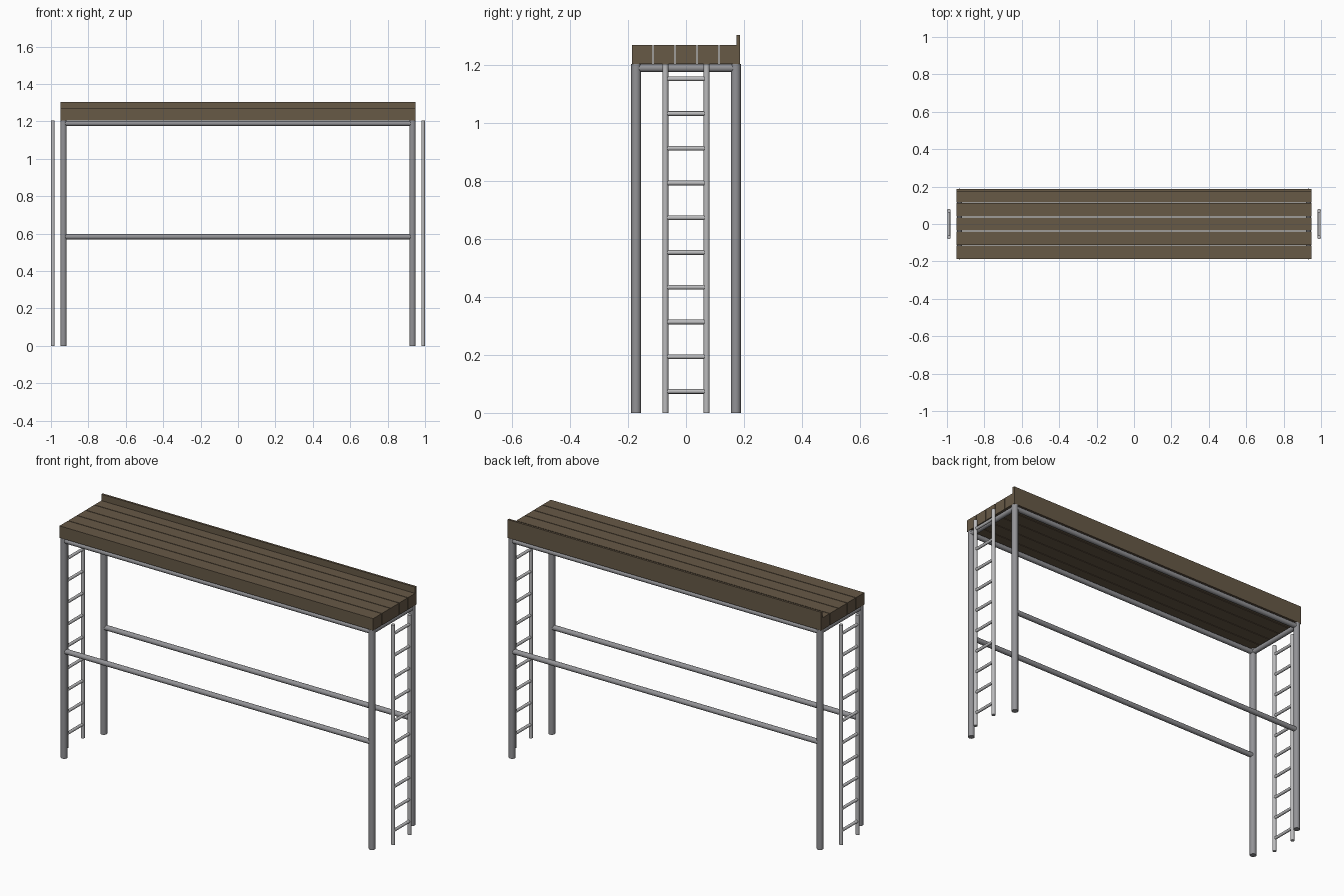
import bpy, math
from mathutils import Vector

if "Cube" in bpy.data.objects:
    bpy.data.objects.remove(bpy.data.objects["Cube"])


def material(name, rgb):
    m = bpy.data.materials.new(name)
    m.diffuse_color = (*rgb, 1)
    m.use_nodes = True
    m.node_tree.nodes["Principled BSDF"].inputs["Base Color"].default_value = m.diffuse_color
    return m


WOOD = material("brown wood", (0.135, 0.1, 0.062))
STEEL = material("grey steel", (0.29, 0.29, 0.305))
LIGHT = material("light steel", (0.5, 0.5, 0.51))


def tube(name, a, b, r, mat, sides=20):
    a, b = Vector(a), Vector(b)
    d = b - a
    bpy.ops.mesh.primitive_cylinder_add(vertices=sides, radius=r, depth=d.length,
                                        location=(a + b) / 2)
    o = bpy.context.object
    o.rotation_euler = d.to_track_quat('Z', 'Y').to_euler()
    o.name = name
    o.data.materials.append(mat)
    bpy.ops.object.shade_smooth_by_angle(angle=math.radians(40))


def box(name, lo, hi, mat):
    lo, hi = Vector(lo), Vector(hi)
    bpy.ops.mesh.primitive_cube_add(size=1, location=(lo + hi) / 2)
    o = bpy.context.object
    o.scale = hi - lo
    bpy.ops.object.transform_apply(location=False, rotation=False, scale=True)
    o.name = name
    o.data.materials.append(mat)


PX, PY, TOP = 0.933, 0.172, 1.204   # post centres and frame height
BEAM_Z, BEAM_R = 1.189, 0.0138

# Posts
for x in (-PX, PX):
    for y in (-PY, PY):
        tube("post", (x, y, 0), (x, y, TOP), 0.017, STEEL)

# Long beams, upper and lower
for y in (-PY, PY):
    tube("upper_beam", (-PX, y, BEAM_Z), (PX, y, BEAM_Z), BEAM_R, STEEL)
    tube("lower_beam", (-PX, y, 0.583), (PX, y, 0.583), BEAM_R, STEEL)

# End beams
for x in (-PX, PX):
    tube("end_beam", (x, -PY, BEAM_Z), (x, PY, BEAM_Z), BEAM_R, STEEL)

# Deck planks with narrow gaps
for i in range(5):
    y = (i - 2) * 0.0755
    box("deck_plank", (-0.95, y - 0.036, TOP), (0.95, y + 0.036, 1.269), WOOD)

# Raised board along the back edge
box("back_board", (-0.95, 0.175, 1.269), (0.95, 0.187, 1.304), WOOD)

# Ladders at both ends
for x in (-0.99, 0.99):
    for y in (-0.071, 0.071):
        tube("ladder_rail", (x, y, 0), (x, y, TOP), 0.01, LIGHT)
    for i in range(10):
        z = 0.074 + i * 0.1198
        tube("ladder_rung", (x, -0.071, z), (x, 0.071, z), 0.008, LIGHT, 16)
